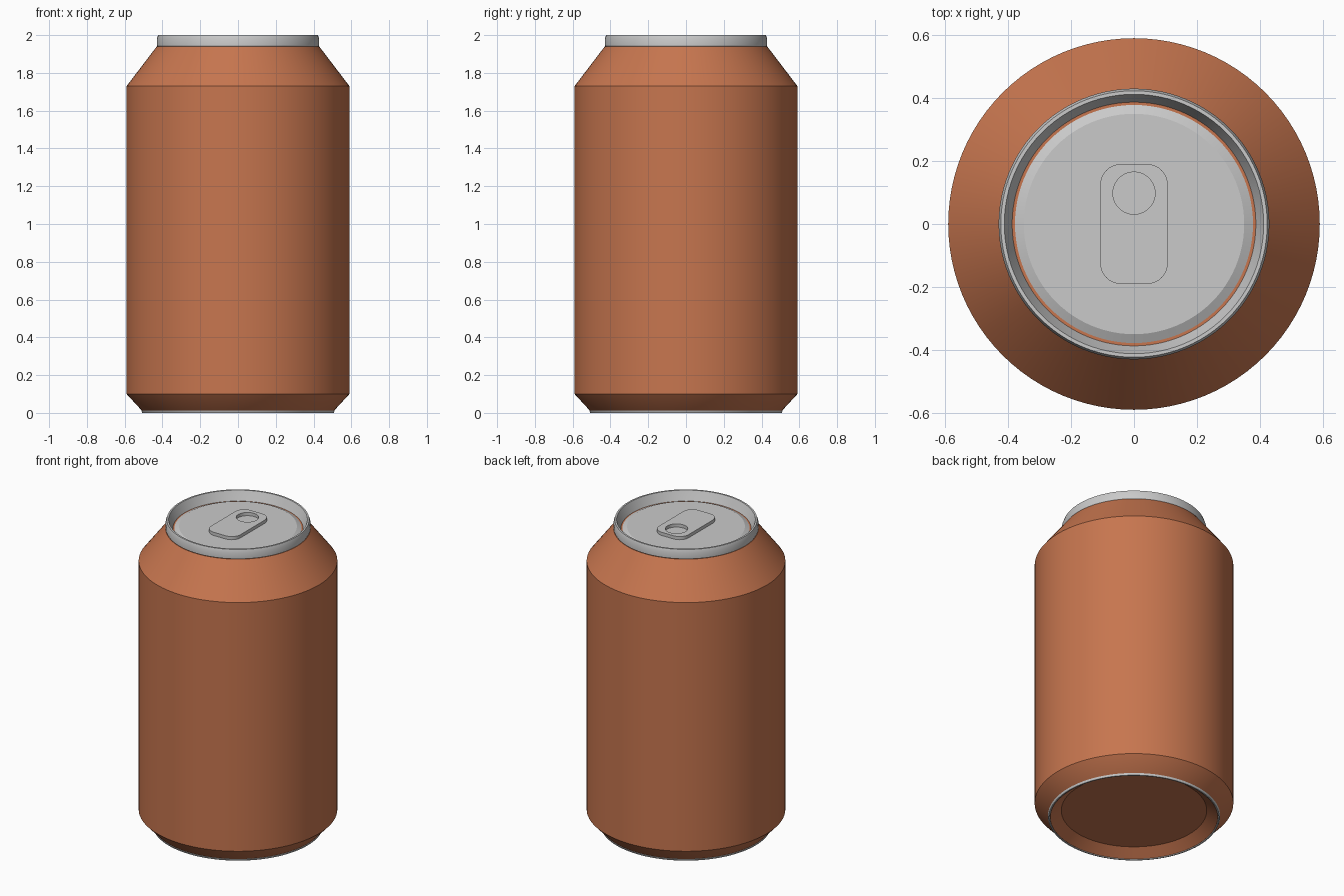
import bpy, bmesh, math

if "Cube" in bpy.data.objects:
    bpy.data.objects.remove(bpy.data.objects["Cube"])

SEG = 96


def material(name, rgb):
    m = bpy.data.materials.new(name)
    m.diffuse_color = (*rgb, 1)
    m.use_nodes = True
    m.node_tree.nodes["Principled BSDF"].inputs["Base Color"].default_value = m.diffuse_color
    return m


ORANGE = material("burnt orange", (0.57, 0.18, 0.078))
SILVER = material("silver", (0.59, 0.59, 0.59))


def finish(obj, mat):
    obj.data.materials.clear()
    obj.data.materials.append(mat)
    bpy.ops.object.select_all(action='DESELECT')
    obj.select_set(True)
    bpy.context.view_layer.objects.active = obj
    bpy.ops.object.shade_smooth_by_angle(angle=math.radians(25))
    return obj


def lathe(name, profile, mat, closed=False):
    """Spin an (r, z) profile around z; points with r = 0 close the ends."""
    bm = bmesh.new()
    verts = [bm.verts.new((r, 0, z)) for r, z in profile]
    pairs = list(zip(verts, verts[1:]))
    if closed:
        pairs.append((verts[-1], verts[0]))
    edges = [bm.edges.new(p) for p in pairs]
    bmesh.ops.spin(bm, geom=verts + edges, cent=(0, 0, 0), axis=(0, 0, 1),
                   angle=2 * math.pi, steps=SEG, use_merge=True)
    bmesh.ops.remove_doubles(bm, verts=bm.verts, dist=1e-5)
    bmesh.ops.recalc_face_normals(bm, faces=bm.faces)
    me = bpy.data.meshes.new(name)
    bm.to_mesh(me)
    bm.free()
    obj = bpy.data.objects.new(name, me)
    bpy.context.collection.objects.link(obj)
    return finish(obj, mat)


# Can body with recessed base, straight wall and sloped neck
lathe("can_body", [(0, 0.05), (0.432, 0.05), (0.497, 0.004), (0.507, 0.01),
                   (0.59, 0.10), (0.59, 1.73), (0.43, 1.94), (0, 1.94)], ORANGE)

# Thin bare metal ring the can stands on
lathe("base_ring", [(0.512, 0.012), (0.507, 0), (0.499, 0), (0.497, 0.012)],
      SILVER, closed=True)

# Raised rim around the lid
lathe("top_rim", [(0.424, 1.935), (0.43, 1.945), (0.43, 1.98), (0.423, 2.0),
                  (0.412, 2.0), (0.400, 1.97), (0.385, 1.935)], SILVER, closed=True)

# Lid plate with chamfered edge
lathe("lid", [(0, 1.93), (0.378, 1.93), (0.378, 1.942), (0.35, 1.956), (0, 1.956)], SILVER)


# Pull tab: rounded plate with a finger hole
def tab_outline(w, h, r, n=8):
    pts = []
    for i, (sx, sy) in enumerate([(1, 1), (-1, 1), (-1, -1), (1, -1)]):
        for k in range(n + 1):
            a = math.pi / 2 * (i + k / n)
            pts.append((sx * (w - r) + r * math.cos(a), sy * (h - r) + r * math.sin(a)))
    return pts


hole = [(0.067 * math.cos(2 * math.pi * k / 40), 0.098 + 0.067 * math.sin(2 * math.pi * k / 40))
        for k in range(40)]
bm = bmesh.new()
edges = []
for loop in (tab_outline(0.107, 0.19, 0.065), hole):
    vs = [bm.verts.new((x, y, 1.956)) for x, y in loop]
    edges += [bm.edges.new((vs[i - 1], vs[i])) for i in range(len(vs))]
bmesh.ops.triangle_fill(bm, edges=edges, use_beauty=True)
ext = bmesh.ops.extrude_face_region(bm, geom=bm.faces[:], use_keep_orig=True)
bmesh.ops.translate(bm, vec=(0, 0, 0.021),
                    verts=[g for g in ext["geom"] if isinstance(g, bmesh.types.BMVert)])
bmesh.ops.recalc_face_normals(bm, faces=bm.faces)
mesh = bpy.data.meshes.new("pull_tab")
bm.to_mesh(mesh)
bm.free()
tab = bpy.data.objects.new("pull_tab", mesh)
bpy.context.collection.objects.link(tab)
finish(tab, SILVER)
